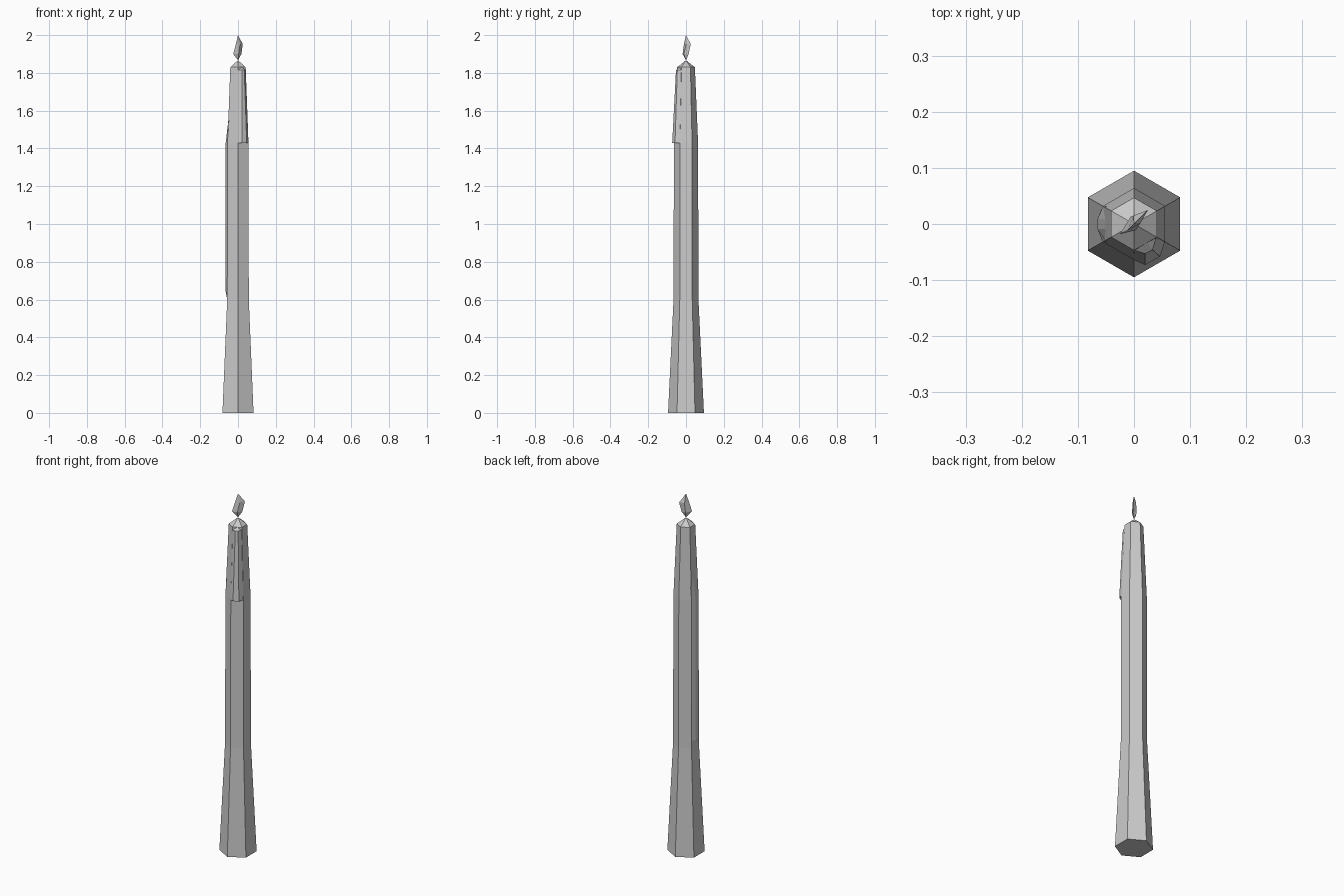
import bpy, bmesh
from math import radians, cos, sin

cube = bpy.data.objects.get("Cube")
if cube:
    bpy.data.objects.remove(cube)

GREY = (0.6, 0.6, 0.6, 1)
wax = bpy.data.materials.new("plain grey")
wax.use_nodes = True
wax.diffuse_color = GREY
wax.node_tree.nodes["Principled BSDF"].inputs["Base Color"].default_value = GREY


def loft(name, rings, low_tip=None, high_tip=None):
    """Join matching rings with quads; close each end with a tip or a flat face."""
    bm = bmesh.new()
    loops = [[bm.verts.new(p) for p in ring] for ring in rings]
    n = len(loops[0])
    for a, b in zip(loops, loops[1:]):
        for i in range(n):
            j = (i + 1) % n
            bm.faces.new((a[i], a[j], b[j], b[i]))
    for loop, tip in ((loops[0], low_tip), (loops[-1], high_tip)):
        if tip:
            apex = bm.verts.new(tip)
            for i in range(n):
                bm.faces.new((loop[i], loop[(i + 1) % n], apex))
        else:
            bm.faces.new(loop)
    bmesh.ops.recalc_face_normals(bm, faces=bm.faces)
    mesh = bpy.data.meshes.new(name)
    bm.to_mesh(mesh)
    bm.free()
    mesh.materials.append(wax)
    obj = bpy.data.objects.new(name, mesh)
    bpy.context.collection.objects.link(obj)
    return obj


def hexagon(r, z):
    return [(r * cos(radians(a)), r * sin(radians(a)), z) for a in range(30, 390, 60)]


def at_height(points, z):
    return [(x, y, z) for x, y in points]


# Six-sided candle with flared foot and pointed top
loft("candle_body",
     [hexagon(0.095, 0), hexagon(0.066, 0.6), hexagon(0.064, 1.43), hexagon(0.047, 1.83)],
     high_tip=(0, 0, 1.867))

# Short wax drip, ending in a step on the front left face
step = [(0, -0.064), (0.02, -0.073), (0.046, -0.058), (0.055, -0.032), (0.02, -0.02)]
neck = [(0, -0.047), (0.02, -0.053), (0.033, -0.046), (0.04, -0.023), (0.015, -0.015)]
loft("front_drip", [at_height(step, 1.43), at_height(neck, 1.815)],
     high_tip=(0.012, -0.02, 1.842))


# Long wax run down the right side
def run(edge, bulge, z):
    return at_height([(-edge, 0.032), (-bulge, 0.009), (-bulge, -0.009),
                      (-edge, -0.032), (-0.03, 0)], z)


loft("side_drip", [run(0.056, 0.057, 0.6), run(0.056, 0.065, 0.64),
                   run(0.055, 0.065, 1.43), run(0.049, 0.051, 1.55)])

# Thin faceted flame, set on the diagonal
low = [(-0.025, -0.018), (0.003, -0.011), (0.018, 0.014), (-0.006, 0.013)]
high = [(-0.011, -0.011), (0.011, 0.001), (0.025, 0.025), (-0.001, 0.015)]
loft("flame", [at_height(low, 1.9), at_height(high, 1.953)],
     low_tip=(0, 0, 1.867), high_tip=(0, 0, 2))
